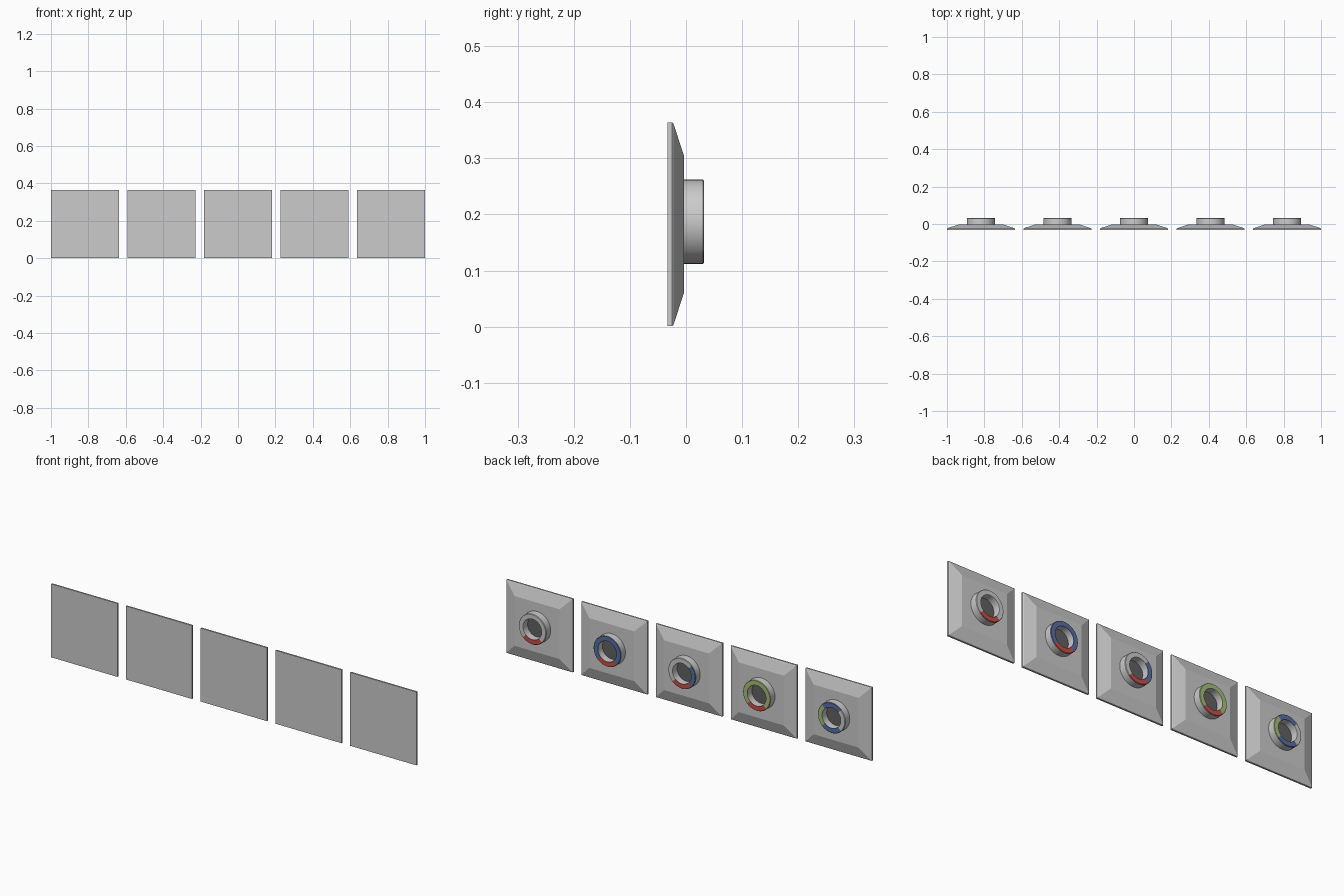
import bpy, bmesh, math
from math import sin, cos, pi

if "Cube" in bpy.data.objects:
    bpy.data.objects.remove(bpy.data.objects["Cube"])

ZC, HALF, PITCH = 0.1825, 0.1815, 0.4093   # plate centre, half width, spacing
RING_Z = 0.187
R_OUT, R_IN = 0.075, 0.050


def material(name, rgb):
    m = bpy.data.materials.new(name)
    m.diffuse_color = (*rgb, 1)
    m.use_nodes = True
    m.node_tree.nodes["Principled BSDF"].inputs["Base Color"].default_value = m.diffuse_color
    return m


MATS = {
    "red": material("red", (0.55, 0.08, 0.07)),
    "blue": material("blue", (0.10, 0.16, 0.36)),
    "green": material("green", (0.38, 0.52, 0.19)),
    "dark": material("dark", (0.12, 0.12, 0.12)),
}


def finish(bm, name, x, z, color=None, smooth=False):
    bmesh.ops.recalc_face_normals(bm, faces=bm.faces)
    me = bpy.data.meshes.new(name)
    bm.to_mesh(me)
    bm.free()
    ob = bpy.data.objects.new(name, me)
    bpy.context.collection.objects.link(ob)
    ob.location = (x, 0, z)
    if color:
        me.materials.append(MATS[color])
    if smooth:
        bpy.ops.object.select_all(action='DESELECT')
        ob.select_set(True)
        bpy.context.view_layer.objects.active = ob
        bpy.ops.object.shade_smooth_by_angle(angle=math.radians(35))
    return ob


def plate(x):
    # stacked square sections: straight rim, small chamfer, wide slope
    bm = bmesh.new()
    loops = []
    for y, h in [(-0.033, HALF), (-0.025, HALF), (-0.022, HALF - 0.003), (-0.004, 0.123)]:
        loops.append([bm.verts.new((sx * h, y, sz * h))
                      for sx, sz in ((-1, -1), (1, -1), (1, 1), (-1, 1))])
    for a, b in zip(loops, loops[1:]):
        for i in range(4):
            j = (i + 1) % 4
            bm.faces.new((a[i], a[j], b[j], b[i]))
    bm.faces.new(loops[0])
    bm.faces.new(loops[-1])
    finish(bm, "wall_plate", x, ZC)


def sweep(profile, a0, a1, n, name, x, color=None, closed=False):
    # revolve a closed (radius, y) profile around the y axis
    bm = bmesh.new()
    count = n if closed else n + 1
    secs = []
    for k in range(count):
        a = a0 + (a1 - a0) * k / n
        secs.append([bm.verts.new((r * cos(a), y, r * sin(a))) for r, y in profile])
    p = len(profile)
    for k in range(n):
        s, t = secs[k], secs[(k + 1) % count]
        for i in range(p):
            j = (i + 1) % p
            bm.faces.new((s[i], s[j], t[j], t[i]))
    if not closed:
        bm.faces.new(secs[0])
        bm.faces.new(secs[-1])
    finish(bm, name, x, RING_Z, color, True)


def floor_disc(x):
    bm = bmesh.new()
    bm.faces.new([bm.verts.new((R_IN * cos(2 * pi * k / 48), -0.002, R_IN * sin(2 * pi * k / 48)))
                  for k in range(48)][::-1])
    finish(bm, "socket_floor", x, RING_Z, "dark")


BODY = [(R_OUT, -0.006), (R_OUT, 0.030), (R_IN, 0.030), (R_IN, -0.006)]
FACE = [(R_OUT, 0.030), (R_OUT - 0.002, 0.0325), (R_IN + 0.001, 0.0325), (R_IN, 0.030)]

# quarter colours in the order +x, top, -x, bottom
PATTERNS = [
    (None, "blue", None, "blue"),
    ("green", "green", "green", "red"),
    (None, None, "blue", "red"),
    ("blue", "blue", "blue", "red"),
    (None, None, None, "red"),
]
PATTERNS[0] = ("green", "blue", None, "blue")

for i, pattern in enumerate(PATTERNS):
    x = (i - 2) * PITCH
    plate(x)
    sweep(BODY, 0, 2 * pi, 64, "socket_ring", x, closed=True)
    floor_disc(x)
    for q, color in enumerate(pattern):
        a = q * pi / 2
        sweep(FACE, a - pi / 4, a + pi / 4, 16, "ring_quarter", x, color)
